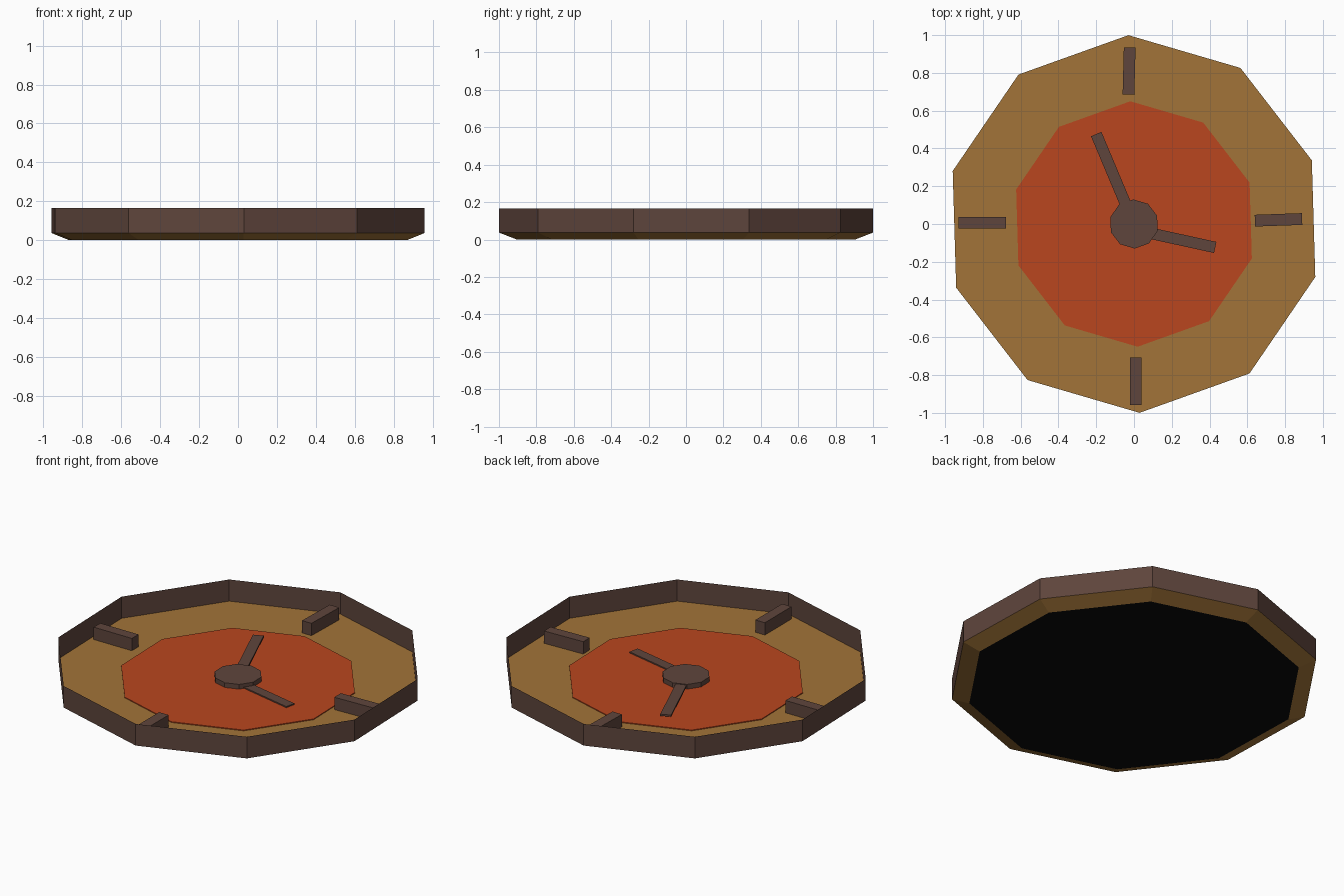
import bpy, bmesh
from math import radians, cos, sin, atan2, hypot

if "Cube" in bpy.data.objects:
    bpy.data.objects.remove(bpy.data.objects["Cube"])

SIDES, TURN = 10, 91.7


def material(name, rgb):
    m = bpy.data.materials.new(name)
    lin = [c / 12.92 if c <= 0.04045 else ((c + 0.055) / 1.055) ** 2.4 for c in rgb]
    m.diffuse_color = (*lin, 1)
    m.use_nodes = True
    m.node_tree.nodes["Principled BSDF"].inputs["Base Color"].default_value = m.diffuse_color
    return m


BROWN = material("brown", (0.37, 0.27, 0.235))
TAN = material("tan", (0.635, 0.455, 0.22))
RED = material("orange_red", (0.73, 0.275, 0.12))
BLACK = material("black", (0.045, 0.045, 0.045))


def finish(name, bm, *mats):
    me = bpy.data.meshes.new(name)
    bm.normal_update()
    bm.to_mesh(me)
    bm.free()
    for m in mats:
        me.materials.append(m)
    ob = bpy.data.objects.new(name, me)
    bpy.context.collection.objects.link(ob)
    return ob


def polygon_stack(name, rings, mats, bottom=True, top=True, bottom_mat=0):
    """Ten-sided solid or sheet through (radius, z) rings, listed bottom to top."""
    bm = bmesh.new()
    loops = []
    for r, z in rings:
        angles = [radians(TURN + 360 * i / SIDES) for i in range(SIDES)]
        loops.append([bm.verts.new((r * cos(a), r * sin(a), z)) for a in angles])
    for lo, hi in zip(loops, loops[1:]):
        for i in range(SIDES):
            j = (i + 1) % SIDES
            bm.faces.new((lo[i], lo[j], hi[j], hi[i]))
    if bottom:
        bm.faces.new(loops[0][::-1]).material_index = bottom_mat
    if top:
        bm.faces.new(loops[-1])
    return finish(name, bm, *mats)


def bar(name, centre, size, z0, z1, angle):
    """Box lying along the given angle (radians)."""
    bm = bmesh.new()
    bmesh.ops.create_cube(bm, size=1)
    bmesh.ops.scale(bm, vec=(size[0], size[1], z1 - z0), verts=bm.verts)
    ob = finish(name, bm, BROWN)
    ob.location = (*centre, (z0 + z1) / 2)
    ob.rotation_euler.z = angle


def hand(name, start, tip, z0, z1):
    dx, dy = tip[0] - start[0], tip[1] - start[1]
    mid = ((start[0] + tip[0]) / 2, (start[1] + tip[1]) / 2)
    bar(name, mid, (hypot(dx, dy), 0.06), z0, z1, atan2(dy, dx))


# Case: tan dial with chamfered underside and black back, thin upright rim
polygon_stack("dial_body", [(0.905, 0), (1.0, 0.037)], (TAN, BLACK), bottom_mat=1)
polygon_stack("rim_wall", [(1.0, 0.037), (1.0, 0.165)], (BROWN,), bottom=False, top=False)

# Inner face and centre hub
polygon_stack("inner_face", [(0.65, 0.037), (0.65, 0.042)], (RED,), bottom=False)
polygon_stack("centre_hub", [(0.13, 0.042), (0.13, 0.07)], (BROWN,))

# Hands
hand("long_hand", (0.0, 0.0), (-0.2, 0.476), 0.056, 0.066)
hand("short_hand", (0.0, -0.03), (0.43, -0.124), 0.043, 0.05)

# Quarter-hour markers
for name, centre, deg in (("top", (-0.026, 0.81), 88.5), ("right", (0.765, 0.022), 2),
                          ("bottom", (0.01, -0.833), 90), ("left", (-0.803, 0.006), 0)):
    bar(name + "_marker", centre, (0.25, 0.062), 0.037, 0.11, radians(deg))
